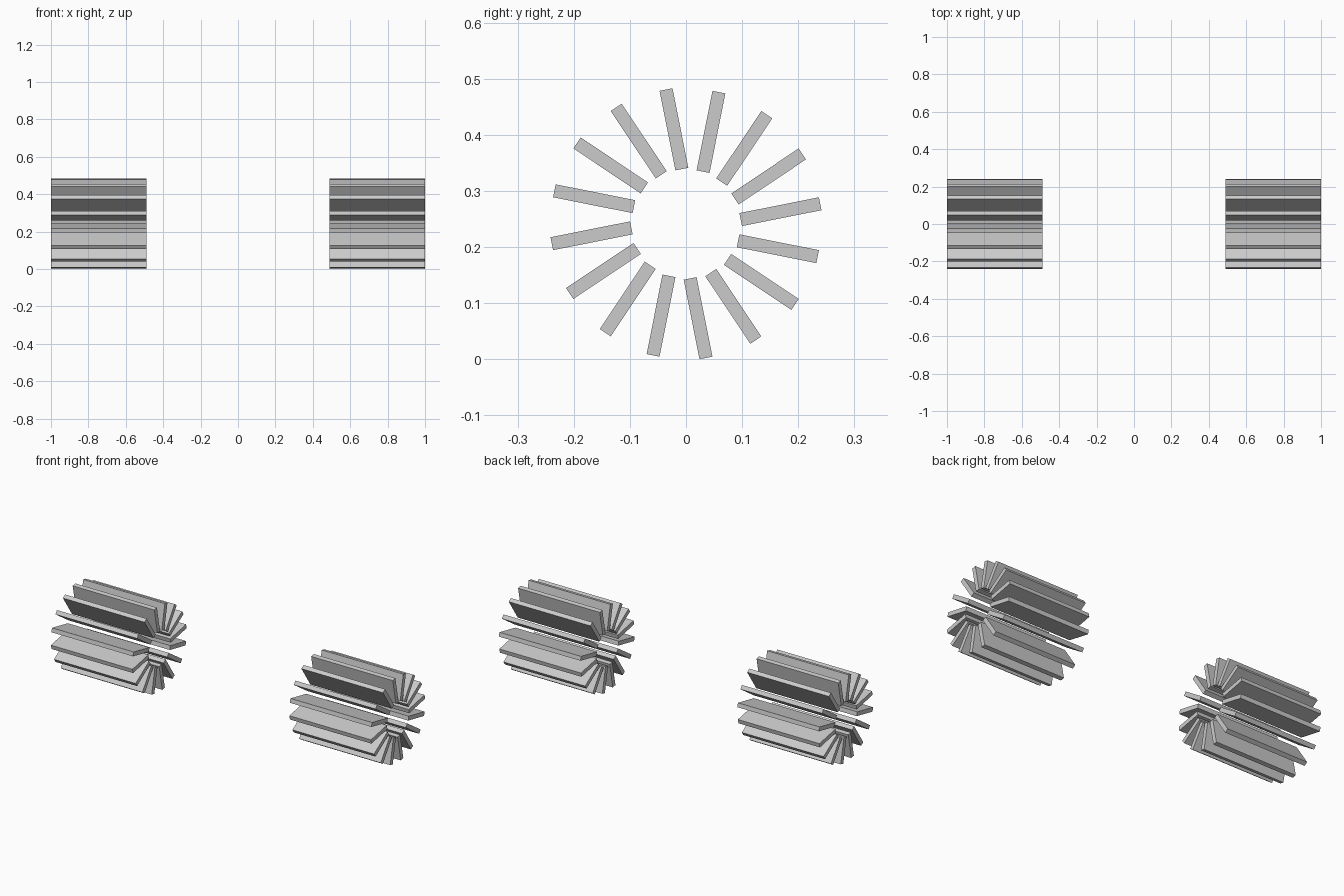
import bpy, bmesh
from math import radians
from mathutils import Matrix

if "Cube" in bpy.data.objects:
    bpy.data.objects.remove(bpy.data.objects["Cube"])

BLADES, LENGTH, AXIS_Z = 16, 0.51, 0.2415
R_IN, R_OUT, THICK = 0.097, 0.2415, 0.0235


def blade_ring(name, x_centre):
    """Ring of flat blades around the x axis; one blade face lies on the radius."""
    bm = bmesh.new()
    for k in range(BLADES):
        # blade along +y, thickness to the clockwise side
        m = (Matrix.Rotation(radians(11.25 + 22.5 * k), 4, 'X')
             @ Matrix.Translation((0, (R_IN + R_OUT) / 2, -THICK / 2))
             @ Matrix.Diagonal((LENGTH, R_OUT - R_IN, THICK, 1)))
        bmesh.ops.create_cube(bm, size=1, matrix=m)
    mesh = bpy.data.meshes.new(name)
    bm.to_mesh(mesh)
    bm.free()
    ob = bpy.data.objects.new(name, mesh)
    ob.location = (x_centre, 0, AXIS_Z)
    bpy.context.collection.objects.link(ob)


# Left and right blade drums
for side, s in (("left", -1), ("right", 1)):
    blade_ring(side + "_blade_drum", s * (1 - LENGTH / 2))
